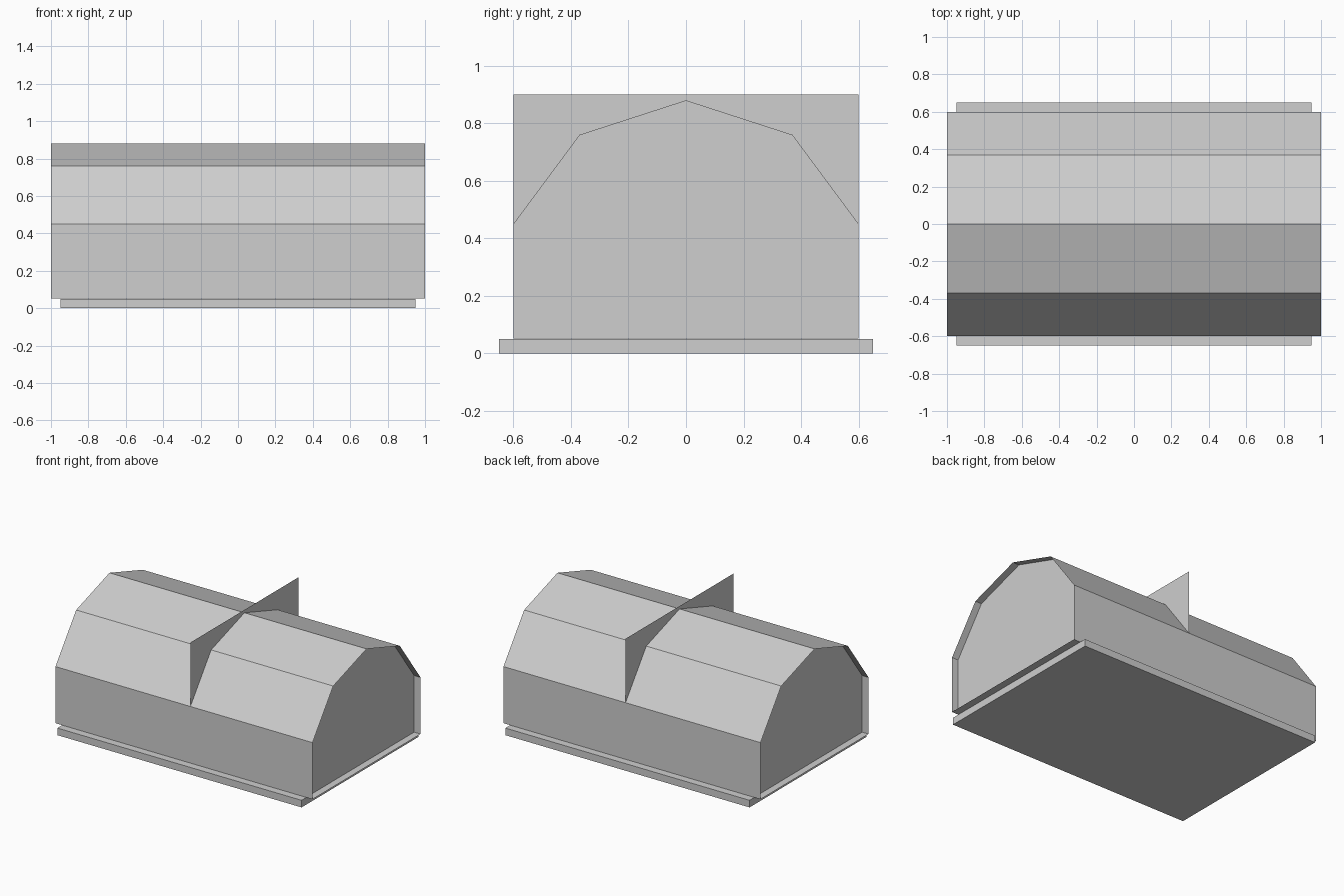
import bpy
import bmesh

cube = bpy.data.objects.get("Cube")
if cube:
    bpy.data.objects.remove(cube, do_unlink=True)

grey = bpy.data.materials.new("light_grey")
grey.use_nodes = True
colour = (0.62, 0.62, 0.62, 1)
grey.diffuse_color = colour
grey.node_tree.nodes["Principled BSDF"].inputs["Base Color"].default_value = colour

FLOOR = 0.052
# Gambrel outline as (y, z), from one wall foot over the ridge to the other
half = [(0.6, FLOOR), (0.6, 0.45), (0.37, 0.76)]
outline = half + [(0, 0.88)] + [(-y, z) for y, z in reversed(half)]


def finish(name, bm):
    mesh = bpy.data.meshes.new(name)
    bm.to_mesh(mesh)
    bm.free()
    mesh.materials.append(grey)
    obj = bpy.data.objects.new(name, mesh)
    bpy.context.collection.objects.link(obj)
    return obj


def panel(name, x, profile, side=1):
    """Thin upright sheet across the model, facing +x or -x."""
    bm = bmesh.new()
    face = bm.faces.new([bm.verts.new((x, y, z)) for y, z in profile])
    face.normal_update()
    if face.normal.x * side < 0:
        face.normal_flip()
    return finish(name, bm)


# Base slab
bm = bmesh.new()
bmesh.ops.create_cube(bm, size=1)
for v in bm.verts:
    v.co.x *= 1.9
    v.co.y *= 1.3
    v.co.z = 0.05 if v.co.z > 0 else 0
finish("base_slab", bm)

# Sheet shell: floor, walls and roof, open at both ends
bm = bmesh.new()
rings = [[bm.verts.new((x, y, z)) for y, z in outline] for x in (-1, 1)]
for i in range(len(outline)):
    j = (i + 1) % len(outline)
    bm.faces.new((rings[0][i], rings[1][i], rings[1][j], rings[0][j]))
bmesh.ops.recalc_face_normals(bm, faces=bm.faces)
finish("shell", bm)

# Recessed gable ends
for name, side in (("left_end_wall", 1), ("right_end_wall", -1)):
    panel(name, 0.95 * side, outline, side)

# Square cross wall that stands through the roof
panel("cross_wall", 0.05, [(-0.6, FLOOR), (0.6, FLOOR), (0.6, 0.9), (-0.6, 0.9)])
